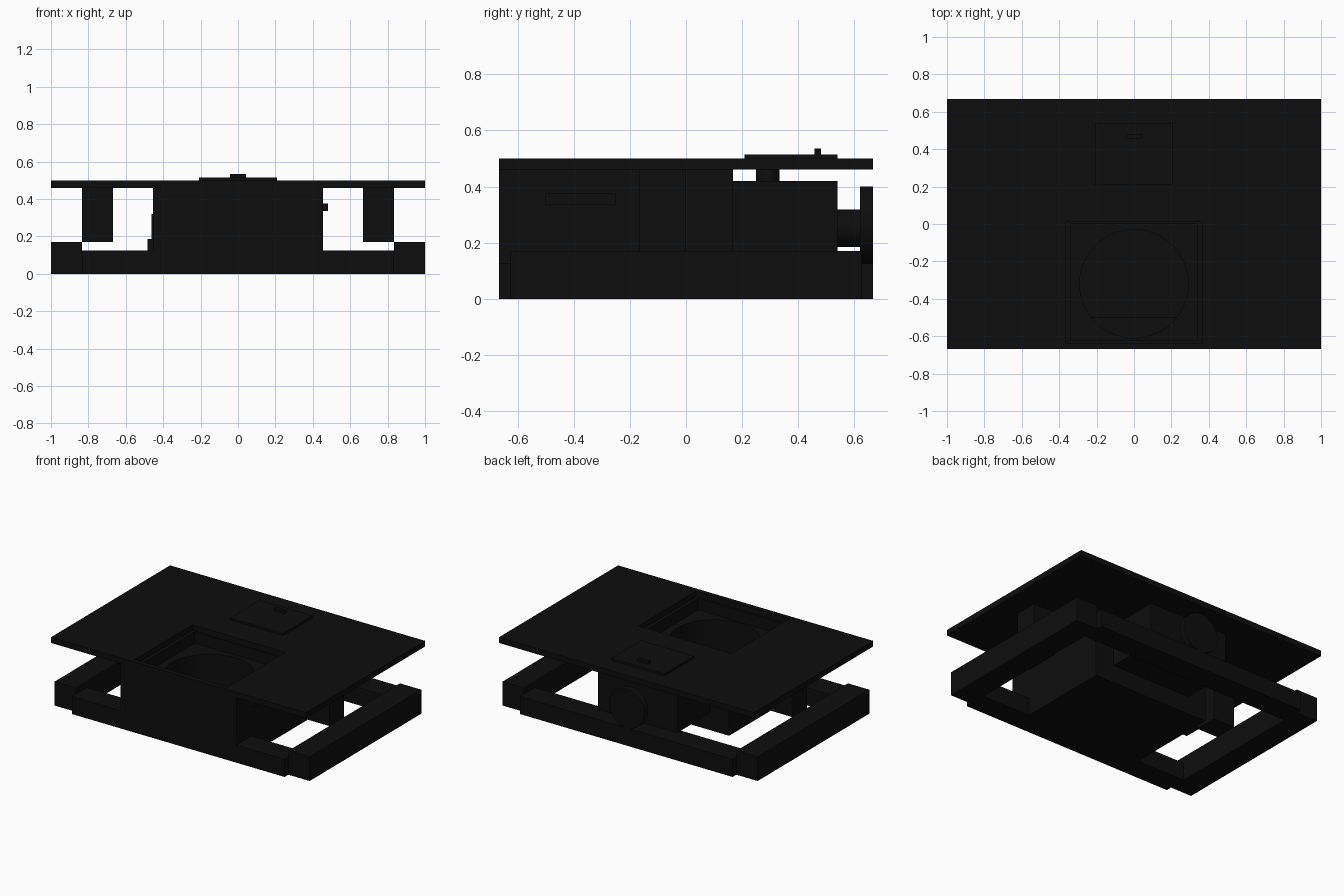
import bpy
import math

default = bpy.data.objects.get("Cube")
if default:
    bpy.data.objects.remove(default, do_unlink=True)

# One near-black finish for everything
black = bpy.data.materials.new("matte_black")
black.use_nodes = True
colour = (0.004, 0.004, 0.004, 1)
black.diffuse_color = colour
black.node_tree.nodes["Principled BSDF"].inputs["Base Color"].default_value = colour


def box(name, x, y, z):
    """Box from (min, max) ranges on each axis."""
    spans = (x, y, z)
    bpy.ops.mesh.primitive_cube_add(size=1, location=[(a + b) / 2 for a, b in spans])
    ob = bpy.context.object
    ob.name = name
    ob.scale = [b - a for a, b in spans]
    bpy.ops.object.transform_apply(location=False, rotation=False, scale=True)
    ob.data.materials.append(black)
    return ob


def cylinder(name, radius, depth, centre, along_y=False):
    turn = (math.pi / 2, 0, 0) if along_y else (0, 0, 0)
    bpy.ops.mesh.primitive_cylinder_add(vertices=48, radius=radius, depth=depth,
                                        location=centre, rotation=turn)
    ob = bpy.context.object
    ob.name = name
    ob.data.materials.append(black)
    bpy.ops.object.shade_smooth_by_angle()
    return ob


def cut(target, cutter):
    mod = target.modifiers.new("cut", 'BOOLEAN')
    mod.operation = 'DIFFERENCE'
    mod.solver = 'EXACT'
    mod.object = cutter
    cutter.hide_render = True
    cutter.hide_viewport = True
    cutter.display_type = 'WIRE'


# Table top with a square opening over the bowl
top = box("table_top", (-1, 1), (-0.667, 0.667), (0.46, 0.5))
cut(top, box("top_cutter", (-0.365, 0.365), (-0.635, 0.01), (0.4, 0.6)))

# Main housing with a square recess and a round well in its floor
housing = box("housing", (-0.455, 0.455), (-0.667, 0.167), (0, 0.46))
cut(housing, box("recess_cutter", (-0.34, 0.34), (-0.62, 0), (0.38, 0.6)))
cut(housing, cylinder("well_cutter", 0.29, 0.4, (0, -0.32, 0.3)))

# Base frame and hanging posts, mirrored left and right
for side, s in (("left", 1), ("right", -1)):
    rail_x = sorted((s * 0.833, s))
    post_x = sorted((s * 0.667, s * 0.833))
    box(side + "_rail", rail_x, (-0.625, 0.625), (0, 0.17))
    box(side + "_post", post_x, (-0.167, 0), (0.17, 0.46))
for end, s in (("back", 1), ("front", -1)):
    box(end + "_rail", (-0.833, 0.833), sorted((s * 0.5, s * 0.667)), (0, 0.125))

# Rear drive box, shaft and round end plate
box("drive_box", (-0.31, 0.31), (0.167, 0.54), (0.125, 0.42))
cylinder("drive_shaft", 0.067, 0.08, (0, 0.58, 0.252), True)
cylinder("end_disc", 0.138, 0.047, (0, 0.643, 0.262), True)
cylinder("feed_pipe", 0.042, 0.04, (0, 0.292, 0.44))

# Hatch with a small handle
box("hatch", (-0.208, 0.208), (0.208, 0.54), (0.5, 0.515))
box("hatch_handle", (-0.042, 0.042), (0.458, 0.481), (0.515, 0.535))

# Fittings on the housing sides
box("side_handle", (0.455, 0.48), (-0.5, -0.25), (0.335, 0.375))
box("side_panel", (-0.462, -0.455), (-0.3, -0.02), (0.185, 0.32))
box("side_ledge", (-0.485, -0.455), (-0.3, -0.02), (0.125, 0.185))
